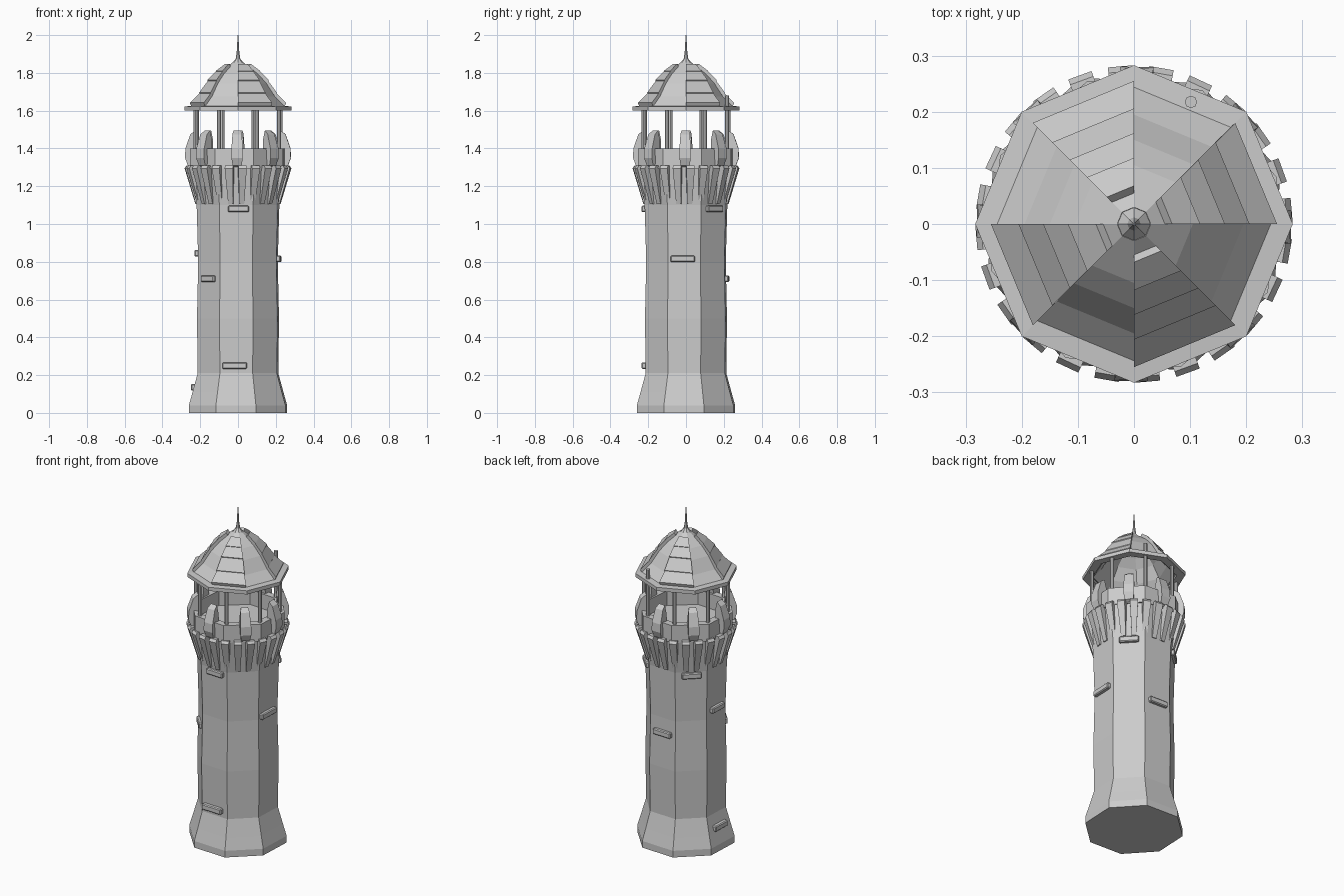
import bpy, bmesh, math
from mathutils import Vector, Matrix

if "Cube" in bpy.data.objects:
    bpy.data.objects.remove(bpy.data.objects["Cube"])

stone = bpy.data.materials.new("pale_stone_grey")
stone.diffuse_color = (0.6, 0.6, 0.6, 1)
stone.use_nodes = True
stone.node_tree.nodes["Principled BSDF"].inputs["Base Color"].default_value = stone.diffuse_color


def finish(name, bm):
    bmesh.ops.recalc_face_normals(bm, faces=bm.faces)
    me = bpy.data.meshes.new(name)
    bm.to_mesh(me)
    bm.free()
    me.materials.append(stone)
    ob = bpy.data.objects.new(name, me)
    bpy.context.collection.objects.link(ob)
    return ob


def polar(r, deg, z):
    a = math.radians(deg)
    return Vector((r * math.cos(a), r * math.sin(a), z))


def lathe(name, profile, rot=0.0, n=8, closed=False):
    """Spin an (r, z) profile into an n-sided solid; closed makes a ring."""
    bm = bmesh.new()
    rings = [[bm.verts.new(polar(r, rot + 360 * i / n, z)) for i in range(n)]
             for r, z in profile]
    pairs = list(zip(rings, rings[1:]))
    if closed:
        pairs.append((rings[-1], rings[0]))
    for a, b in pairs:
        for i in range(n):
            j = (i + 1) % n
            bm.faces.new((a[i], a[j], b[j], b[i]))
    if not closed:
        bm.faces.new(rings[0])
        bm.faces.new(rings[-1])
    return finish(name, bm)


def slab(name, profile, deg):
    """Extrude an (r, z, half_width) side profile sideways at an angle."""
    bm = bmesh.new()
    sides = [[bm.verts.new((r, s * w, z)) for r, z, w in profile] for s in (-1, 1)]
    for s in sides:
        bm.faces.new(s)
    n = len(profile)
    for i in range(n):
        j = (i + 1) % n
        bm.faces.new((sides[0][i], sides[0][j], sides[1][j], sides[1][i]))
    bmesh.ops.transform(bm, matrix=Matrix.Rotation(math.radians(deg), 4, 'Z'), verts=bm.verts)
    return finish(name, bm)


# Tower body with flared foot and corbelled top
lathe("tower_body", [(.277, 0), (.277, .04), (.256, .11), (.227, .21), (.231, .5),
                     (.224, .8), (.233, 1.1), (.262, 1.3), (.262, 1.31)], 20)

# Gallery parapet ring
lathe("gallery_parapet", [(.268, 1.295), (.268, 1.4), (.225, 1.4), (.225, 1.295)],
      18, closed=True)

# Sloping brackets under the gallery
for k in range(24):
    slab("bracket", [(.2, 1.11, .013), (.225, 1.105, .013), (.282, 1.295, .022),
                     (.272, 1.31, .022), (.235, 1.31, .022)], 20 + 15 * k)

# Bulging merlons standing on the parapet
for k in range(8):
    slab("merlon", [(.245, 1.30, .022), (.265, 1.31, .024), (.28, 1.35, .03),
                    (.278, 1.40, .03), (.252, 1.475, .025), (.225, 1.495, .02),
                    (.215, 1.44, .025), (.22, 1.39, .03)], 45 * k - 1)

# Thin posts carrying the roof, one poking through the brim
for k in range(8):
    bm = bmesh.new()
    top = 1.68 if k == 1 else 1.615
    bmesh.ops.create_cone(bm, cap_ends=True, segments=8, radius1=.011, radius2=.011,
                          depth=top - 1.32)
    bmesh.ops.translate(bm, verts=bm.verts,
                        vec=polar(.24, 20 + 45 * k, (top + 1.32) / 2))
    finish("roof_post", bm)

# Roof brim and hollow bell roof
lathe("roof_brim", [(.283, 1.6), (.283, 1.622), (.235, 1.626), (.235, 1.6)], 0, closed=True)
bell = [(.247, 1.622), (.195, 1.675), (.15, 1.745), (.105, 1.795), (.03, 1.855)]
inner = [(.02, 1.835), (.095, 1.775), (.138, 1.728), (.18, 1.66), (.225, 1.61)]
lathe("bell_roof", bell + inner, 0, closed=True)

# Overlapping roof panels on every other side
panels = [((.247, 1.622), (.195, 1.675)), ((.198, 1.675), (.148, 1.745)),
          ((.154, 1.742), (.103, 1.795)), ((.11, 1.79), (.06, 1.83))]
for k in range(4):
    a0, a1 = 90 * k, 90 * k + 45
    for (r0, z0), (r1, z1) in panels:
        bm = bmesh.new()
        prof = [(r0, z0), (r0 + .008, z0 + .02), (r1 + .008, z1 + .018), (r1 - .01, z1)]
        e = [[bm.verts.new(polar(r, a, z)) for r, z in prof] for a in (a0, a1)]
        for s in e:
            bm.faces.new(s)
        for i in range(4):
            j = (i + 1) % 4
            bm.faces.new((e[0][i], e[0][j], e[1][j], e[1][i]))
        finish("roof_panel", bm)

# Finial spike
lathe("finial", [(.032, 1.835), (.032, 1.85), (.012, 1.875), (.007, 1.91), (.002, 2.0)], 0)

# Bevelled loose bricks: direction, face distance, sideways shift, height, length
bricks = [(-90, .217, .01, 1.08, .11), (-90, .218, -.01, .25, .13),
          (0, .212, -.01, .815, .13), (45, .217, 0, 1.08, .11),
          (90, .212, 0, .71, .12), (135, .217, 0, 1.08, .11),
          (180, .213, 0, .845, .11), (180, .232, 0, .135, .11),
          (225, .209, 0, .71, .10)]
for deg, dist, shift, z, length in bricks:
    bm = bmesh.new()
    bmesh.ops.create_cube(bm, size=1)
    bmesh.ops.scale(bm, vec=(.032, length, .034), verts=bm.verts)
    bmesh.ops.bevel(bm, geom=bm.edges[:], offset=.005, segments=1, affect='EDGES')
    bmesh.ops.translate(bm, vec=(dist, shift, z), verts=bm.verts)
    bmesh.ops.transform(bm, matrix=Matrix.Rotation(math.radians(deg - 2), 4, 'Z'),
                        verts=bm.verts)
    finish("loose_brick", bm)
